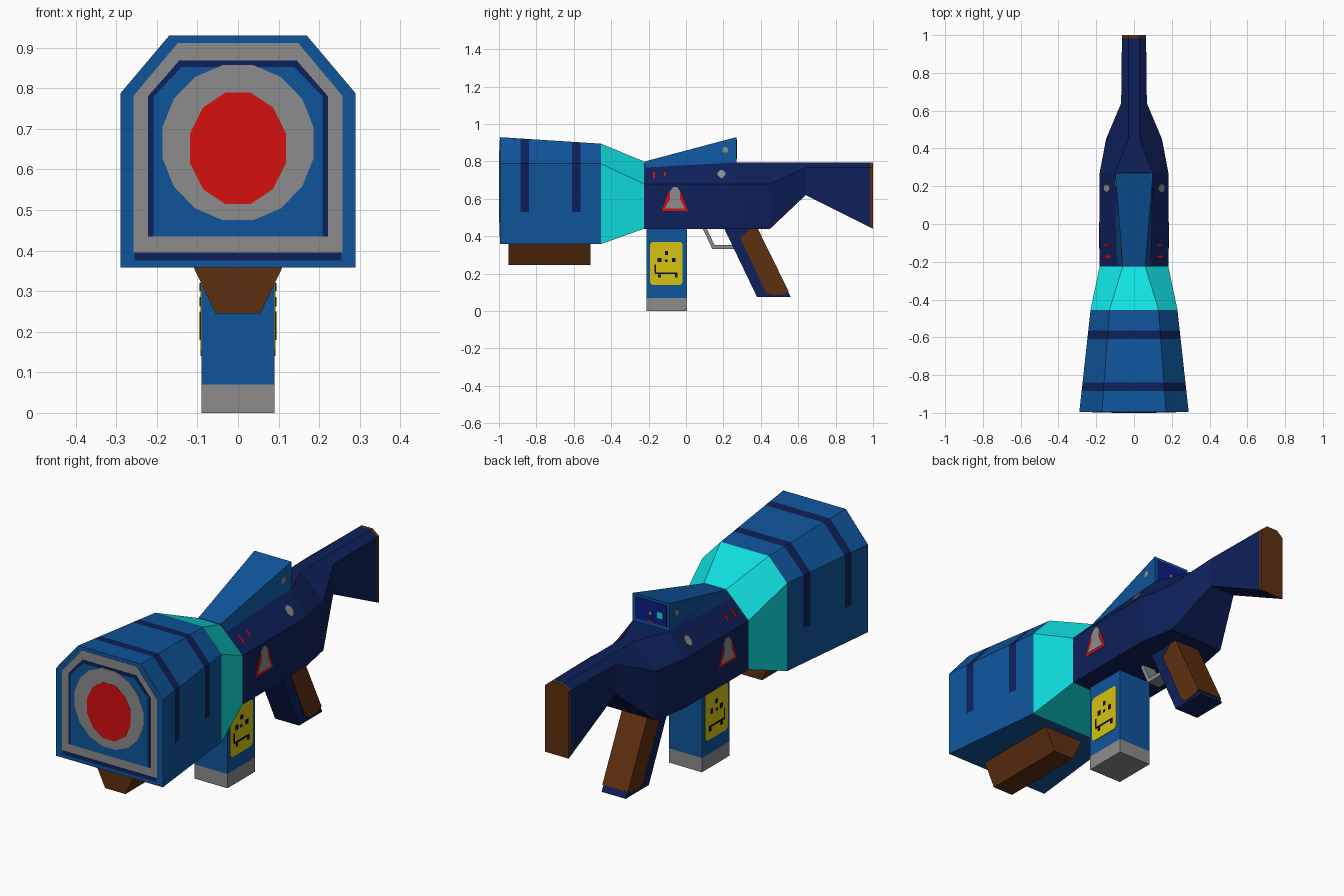
import bpy, bmesh, math
from mathutils import Vector

if "Cube" in bpy.data.objects:
    bpy.data.objects.remove(bpy.data.objects["Cube"])

def material(name, rgb):
    m = bpy.data.materials.new(name)
    lin = [(c / 255 / 12.92) if c < 10 else ((c / 255 + 0.055) / 1.055) ** 2.4 for c in rgb]
    m.diffuse_color = (*lin, 1)
    m.use_nodes = True
    m.node_tree.nodes["Principled BSDF"].inputs["Base Color"].default_value = m.diffuse_color
    return m

BLUE = material("blue", (15, 85, 155))
NAVY = material("navy", (14, 32, 90))
CYAN = material("cyan", (16, 226, 226))
BROWN = material("brown", (95, 48, 16))
GREY = material("grey", (140, 140, 140))
RED = material("red", (215, 14, 14))
YELLOW = material("yellow", (215, 195, 16))
BLACK = material("black", (12, 14, 24))
SCREEN = material("screen blue", (14, 28, 130))

def finish(name, bm, mats, rule=None, mirror=False):
    bmesh.ops.recalc_face_normals(bm, faces=bm.faces)
    if rule:
        for f in bm.faces:
            f.material_index = rule(f.calc_center_median(), f)
    me = bpy.data.meshes.new(name)
    bm.to_mesh(me)
    bm.free()
    ob = bpy.data.objects.new(name, me)
    for m in mats:
        me.materials.append(m)
    bpy.context.collection.objects.link(ob)
    if mirror:
        ob.modifiers.new("mirror", 'MIRROR')
    return ob

def loft(name, rings, mats, rule=None, mirror=False):
    """Skin a series of equal-length rings and cap both ends."""
    bm = bmesh.new()
    vs = [[bm.verts.new(p) for p in r] for r in rings]
    n = len(vs[0])
    for a, b in zip(vs, vs[1:]):
        for i in range(n):
            j = (i + 1) % n
            bm.faces.new((a[i], a[j], b[j], b[i]))
    bm.faces.new(vs[0])
    bm.faces.new(vs[-1])
    return finish(name, bm, mats, rule, mirror)

def plate(name, pts, normal, thick, mat, mirror=False):
    """Thin painted plate standing proud of a surface."""
    d = Vector(normal).normalized()
    pts = [Vector(p) for p in pts]
    return loft(name, [[p - d * 0.001 for p in pts], [p + d * thick for p in pts]], [mat], None, mirror)

def slab(name, yz, hw, mat):
    """Side profile extruded across x."""
    return loft(name, [[(x, y, z) for y, z in yz] for x in (-hw, hw)], [mat])

def section(y, w, t, zb, zs, zt, zm=None):
    """Box section with chamfered top; zm adds a cut on the side walls."""
    half = [(w, zb)] + ([(w, zm)] if zm else []) + [(w, zs), (t, zt)]
    return [(x, y, z) for x, z in half] + [(-x, y, z) for x, z in reversed(half)]

def oval(cx, cy, rx, ry, n):
    return [(cx + rx * math.cos(2 * math.pi * (i + .5) / n),
             cy + ry * math.sin(2 * math.pi * (i + .5) / n)) for i in range(n)]

# Barrel housing with two dark bands
FRONT = -0.995
bands = [(-0.885, -0.84), (-0.61, -0.565)]
rings = []
for y in [FRONT, *bands[0], *bands[1], -0.455]:
    k = (y + 1) / 0.545
    rings.append(section(y, .29 - .06 * k, .17 - .04 * k, .358, .788, .93 - .035 * k, .53))
loft("barrel_housing", rings, [BLUE, NAVY],
     lambda c, f: int(c.z > .53 and any(a < c.y < b for a, b in bands)))

# Bright collar between housing and receiver
loft("collar", [section(-.455, .23, .13, .358, .788, .895),
                section(-.225, .182, .06, .44, .68, .80)], [CYAN])

# Receiver and stock, with a butt plate at the end
loft("receiver_and_stock", [section(-.225, .182, .06, .44, .68, .795),
                            section(.27, .182, .10, .44, .68, .795),
                            section(.45, .148, .03, .44, .68, .795),
                            section(.64, .068, .03, .62, .767, .795),
                            section(.985, .064, .03, .447, .767, .795),
                            section(1, .064, .03, .44, .767, .795)],
     [NAVY, BROWN], lambda c, f: int(c.y > .985))

# Target painted on the muzzle, as stacked plates
def muzzle(name, w, t, zb, zs, zt, thick, mat):
    plate(name, section(FRONT, w, t, zb, zs, zt), (0, -1, 0), thick, mat)
muzzle("muzzle_lower_line", .255, .255, .375, .39, .40, .0005, NAVY)
muzzle("muzzle_ring", .257, .148, .395, .782, .912, .001, GREY)
muzzle("muzzle_inner_line", .222, .145, .435, .78, .868, .002, NAVY)
muzzle("muzzle_panel", .208, .138, .435, .78, .853, .003, BLUE)
for name, rx, rz, n, thick, mat in [("target_ring", .19, .195, 16, .004, GREY),
                                    ("target_centre", .122, .142, 12, .005, RED)]:
    plate(name, [(x, FRONT, z) for x, z in oval(0, .666 if mat == GREY else .652, rx, rz, n)],
          (0, -1, 0), thick, mat)

# Fore grip under the housing
loft("fore_grip", [[(.11, y, .36), (.055, y, .245), (-.055, y, .245), (-.11, y, .36)]
                   for y in (-.95, -.51)], [BROWN])

# Magazine with a grey foot
loft("magazine", [[(.09, -.21, z), (.09, .005, z), (-.09, .005, z), (-.09, -.21, z)]
                  for z in (0, .07, .45)], [GREY, BLUE], lambda c, f: int(c.z > .07))

# Magazine label with a simple face
def side_plate(name, yz, x, thick, mat):
    plate(name, [(x, y, z) for y, z in yz], (1, 0, 0), thick, mat, True)
def rect(y0, z0, y1, z1):
    return [(y0, z0), (y1, z0), (y1, z1), (y0, z1)]
side_plate("label", [(-.18, .14), (-.03, .14), (-.018, .152), (-.018, .358),
                     (-.03, .37), (-.18, .37), (-.192, .358), (-.192, .152)], .09, .003, YELLOW)
marks = [(-.152, .262, -.132, .285), (-.112, .30, -.095, .32), (-.075, .262, -.055, .285),
         (-.165, .198, -.05, .206), (-.168, .206, -.16, .25), (-.06, .18, -.045, .205),
         (-.15, .18, -.135, .195), (-.112, .262, -.10, .275)]
for i, m in enumerate(marks):
    side_plate(f"label_mark_{i + 1}", rect(*m), .09, .005, BLACK)

# Pistol grip with brown inlay
slab("pistol_grip", [(.20, .45), (.38, .075), (.56, .075), (.375, .45)], .065, NAVY)
slab("grip_inlay", [(.29, .39), (.345, .44), (.384, .44), (.549, .105),
                    (.525, .09), (.46, .085), (.425, .105)], .069, BROWN)

# Trigger guard
slab("trigger_guard", [(.085, .45), (.14, .333), (.26, .333), (.26, .353), (.152, .353), (.107, .45)],
     .035, GREY)

# Sight: a wedge rising to the rear, with a screen
loft("sight", [[(.09, -.22, .765), (.06, -.22, .80), (-.06, -.22, .80), (-.09, -.22, .765)],
               [(.10, .27, .79), (.10, .27, .93), (-.10, .27, .93), (-.10, .27, .79)]], [BLUE])
def rear_plate(name, x0, z0, x1, z1, thick, mat):
    plate(name, [(x, .27, z) for x, z in rect(x0, z0, x1, z1)], (0, 1, 0), thick, mat)
rear_plate("sight_screen", -.085, .812, .085, .917, .002, SCREEN)
rear_plate("screen_spot", -.065, .845, -.035, .875, .004, CYAN)
rear_plate("screen_dot", -.005, .85, .01, .865, .004, GREY)
rear_plate("screen_mark", -.01, .813, .015, .823, .004, RED)
side_plate("sight_screw", oval(.21, .862, .017, .016, 8), .096, .004, GREY)

# Warning sign on the receiver sides
side_plate("warning_border", [(-.13, .535), (.01, .535), (-.03, .64), (-.09, .64)], .182, .002, RED)
side_plate("warning_sign", [(-.113, .548), (-.007, .548), (-.032, .60), (-.032, .64), (-.045, .662),
                            (-.07, .662), (-.085, .64), (-.085, .60)], .182, .004, GREY)

# Small marks on the receiver chamfer
def chamfer_plate(name, yz, mat):
    pts = []
    for y, z in yz:
        top = .06 + .04 * (y + .225) / .495
        pts.append((.182 - (z - .68) / .115 * (.182 - top), y, z))
    plate(name, pts, (1, 0, .9), .004, mat, True)
chamfer_plate("receiver_screw", oval(.19, .73, .022, .022, 8), GREY)
for i, y in enumerate((-.172, -.112)):
    chamfer_plate(f"receiver_tick_{i + 1}", rect(y - .005, .71, y + .005, .742), RED)
